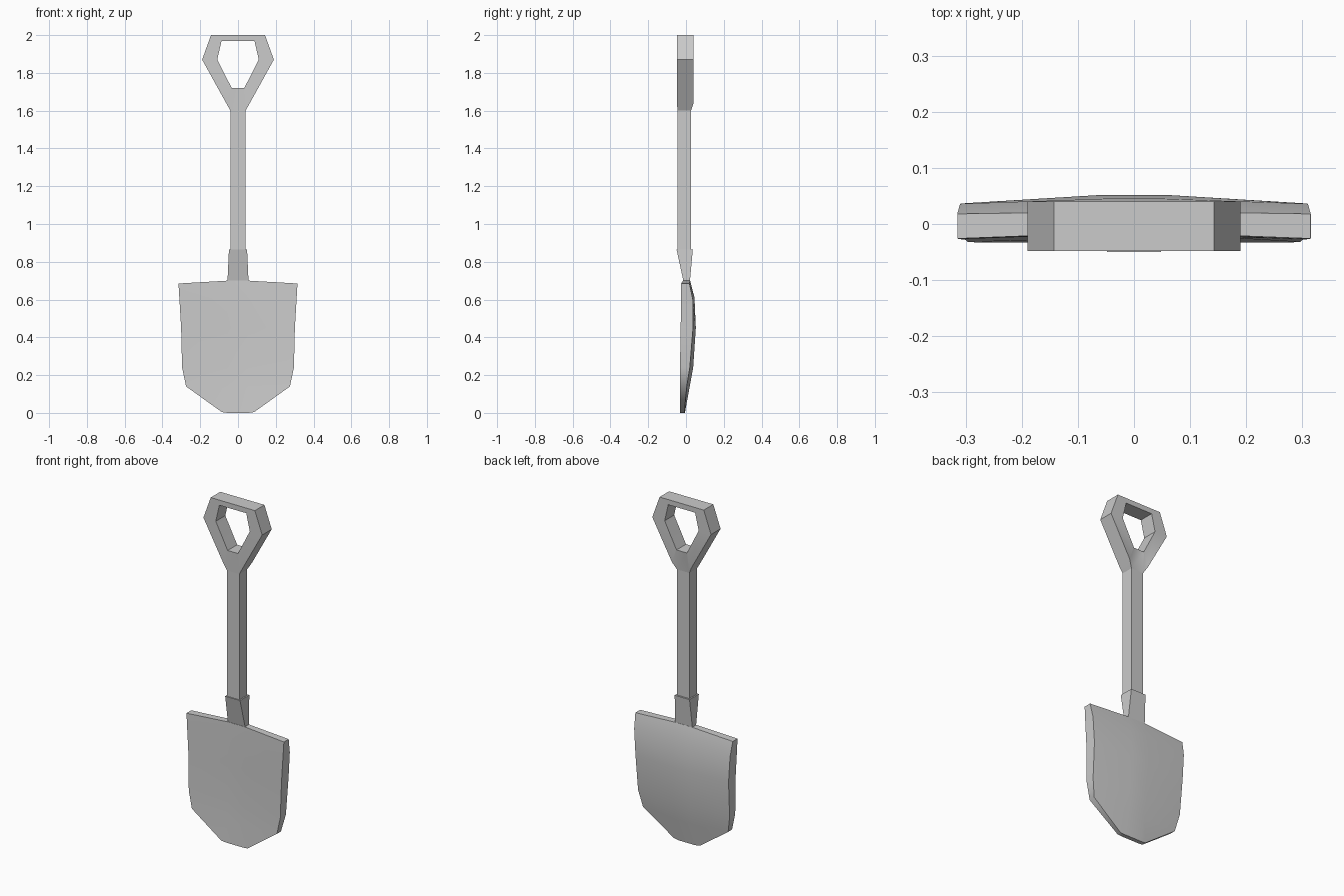
import bpy, bmesh, math

if "Cube" in bpy.data.objects:
    bpy.data.objects.remove(bpy.data.objects["Cube"])


def finish(name, bm, angle):
    bmesh.ops.recalc_face_normals(bm, faces=bm.faces[:])
    mesh = bpy.data.meshes.new(name)
    bm.to_mesh(mesh)
    bm.free()
    ob = bpy.data.objects.new(name, mesh)
    bpy.context.collection.objects.link(ob)
    bpy.ops.object.select_all(action='DESELECT')
    ob.select_set(True)
    bpy.context.view_layer.objects.active = ob
    bpy.ops.object.shade_smooth_by_angle(angle=math.radians(angle))
    return ob


def loft(name, rings, angle=35, closed=False):
    """Skin a list of equal-length rings, capping open ends with mirrored quads."""
    bm = bmesh.new()
    loops = [[bm.verts.new(p) for p in ring] for ring in rings]
    n = len(loops[0])
    pairs = list(zip(loops, loops[1:]))
    if closed:
        pairs.append((loops[-1], loops[0]))
    for a, b in pairs:
        for i in range(n):
            j = (i + 1) % n
            bm.faces.new((a[i], a[j], b[j], b[i]))
    if not closed:
        for r in (loops[0], loops[-1]):
            for i in range(n // 2 - 1):
                bm.faces.new((r[i], r[i + 1], r[n - 2 - i], r[n - 1 - i]))
    return finish(name, bm, angle)


def box_ring(hx, y0, y1, z):
    return [(-hx, y0, z), (hx, y0, z), (hx, y1, z), (-hx, y1, z)]


# Blade: rows of (edge z, centre z, half width, front edge/centre y, back edge/centre y)
def blade_ring(ze, zc, hw, fe, fc, be, bc, c=0.055):
    front = [(-hw, fe, ze), (-c, fc, zc), (c, fc, zc), (hw, fe, ze)]
    back = [(hw, be, ze), (c, bc, zc), (-c, bc, zc), (-hw, be, ze)]
    return front + back


blade_rows = [
    (0.685, 0.70, 0.315, -0.026, -0.016, 0.018, 0.022),
    (0.60, 0.61, 0.310, -0.027, -0.018, 0.036, 0.045),
    (0.45, 0.45, 0.301, -0.028, -0.018, 0.037, 0.052),
    (0.24, 0.24, 0.296, -0.032, -0.020, 0.020, 0.038),
    (0.14, 0.13, 0.275, -0.033, -0.025, 0.004, 0.018),
    (0.004, 0.0, 0.085, -0.033, -0.031, -0.009, -0.006),
]
loft("blade", [blade_ring(*r) for r in blade_rows], 45)

# Tapered collar joining blade and shaft
loft("collar", [box_ring(0.056, -0.012, 0.02, 0.69),
                box_ring(0.048, -0.05, 0.036, 0.865)])

# Square shaft
loft("shaft", [box_ring(0.04, -0.044, 0.026, 0.84),
               box_ring(0.04, -0.044, 0.027, 1.605)])

# Grip: half profile of (outer x, outer z, inner x, inner z, front y, back y), mirrored
half = [
    (0.040, 1.60, 0.033, 1.72, -0.045, 0.027),
    (0.063, 1.641, 0.037, 1.727, -0.048, 0.040),
    (0.190, 1.87, 0.110, 1.87, -0.048, 0.040),
    (0.143, 2.00, 0.087, 1.97, -0.048, 0.040),
]


def grip_ring(s, ox, oz, ix, iz, y0, y1):
    yi0, yi1 = -0.048, 0.040
    return [(s * ox, y0, oz), (s * ix, yi0, iz), (s * ix, yi1, iz), (s * ox, y1, oz)]


rings = [grip_ring(1, *h) for h in half] + [grip_ring(-1, *h) for h in reversed(half)]
loft("grip", rings, 35, closed=True)
